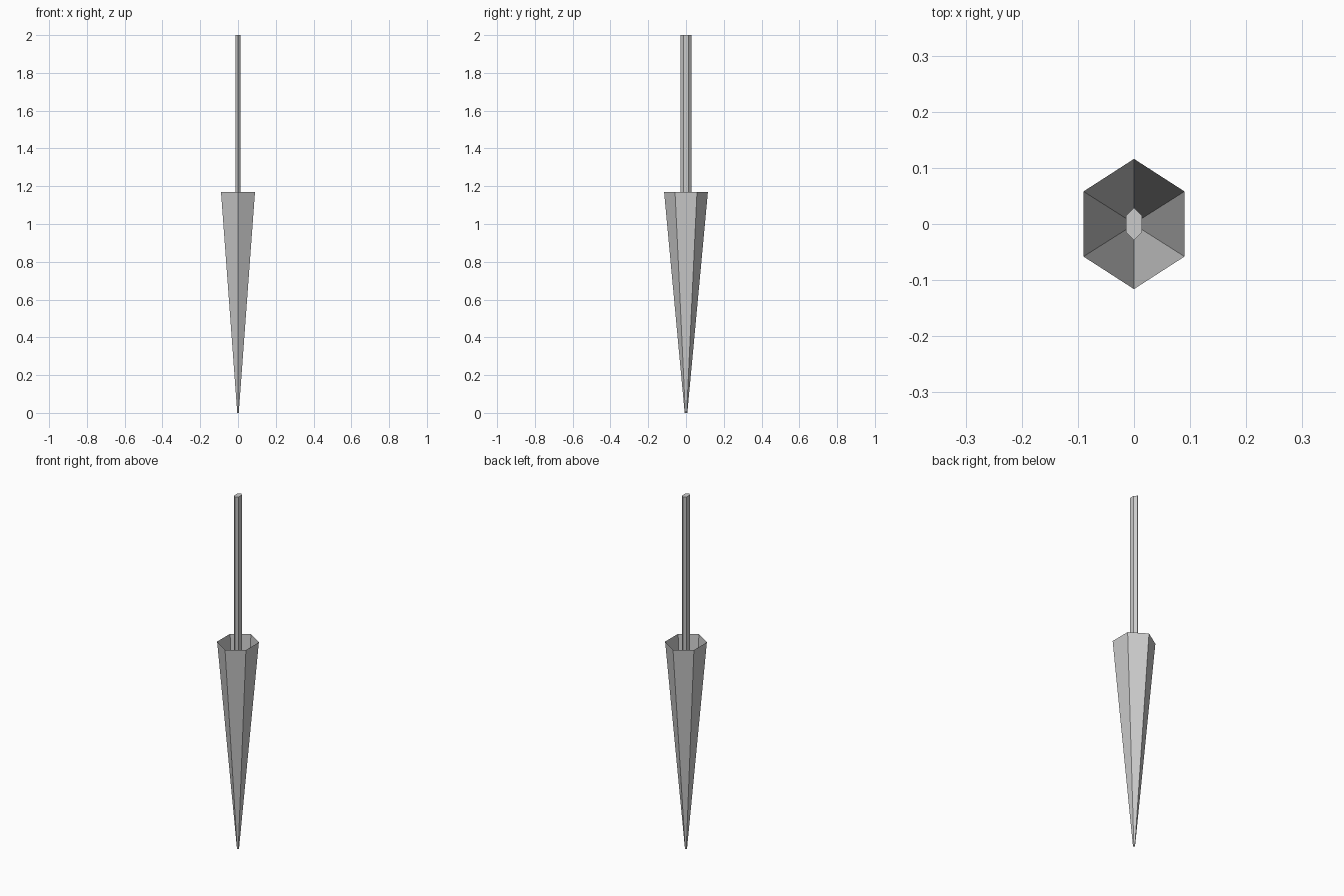
import bpy, bmesh, math

if "Cube" in bpy.data.objects:
    bpy.data.objects.remove(bpy.data.objects["Cube"])


def hex_loft(name, rings, cap_top, cap_bottom):
    """Loft six-sided rings given as (half width x, half depth y, z)."""
    bm = bmesh.new()
    loops = []
    for rx, ry, z in rings:
        loop = []
        for i in range(6):
            a = math.radians(90 + 60 * i)
            x = rx * math.cos(a) / math.cos(math.radians(30))
            loop.append(bm.verts.new((x, ry * math.sin(a), z)))
        loops.append(loop)
    for low, high in zip(loops, loops[1:]):
        for i in range(6):
            j = (i + 1) % 6
            bm.faces.new((low[i], low[j], high[j], high[i]))
    if cap_top:
        bm.faces.new(loops[-1])
    if cap_bottom:
        bm.faces.new(loops[0][::-1])
    mesh = bpy.data.meshes.new(name)
    bm.to_mesh(mesh)
    bm.free()
    obj = bpy.data.objects.new(name, mesh)
    bpy.context.collection.objects.link(obj)
    return obj


# Folded canopy: thin hexagonal cone, open at the top
hex_loft("folded_canopy", [(0.004, 0.007, 0), (0.09, 0.116, 1.17)], False, True)

# Flattened hexagonal shaft, starting inside the canopy
hex_loft("shaft", [(0.0145, 0.029, 0.24), (0.0145, 0.029, 2.0)], True, True)
